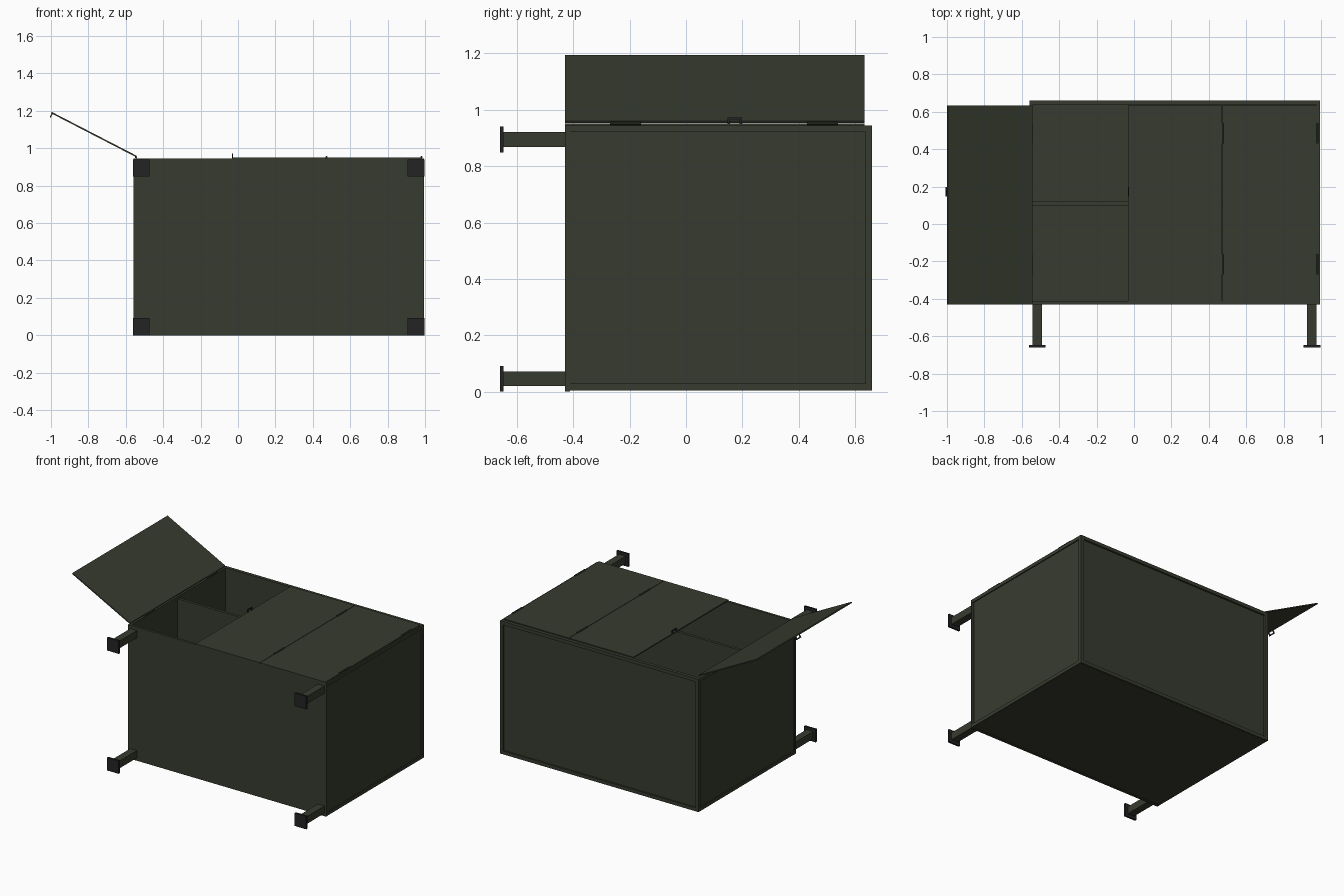
import bpy, bmesh, math
from mathutils import Matrix, Vector

if "Cube" in bpy.data.objects:
    bpy.data.objects.remove(bpy.data.objects["Cube"])


def material(name, rgb):
    m = bpy.data.materials.new(name)
    m.diffuse_color = (*rgb, 1)
    m.use_nodes = True
    m.node_tree.nodes["Principled BSDF"].inputs["Base Color"].default_value = m.diffuse_color
    return m


OLIVE = material("dark olive paint", (0.038, 0.044, 0.028))
BLACK = material("black rubber", (0.017, 0.017, 0.018))


def add_box(bm, x0, x1, y0, y1, z0, z1):
    size = Matrix.Diagonal((x1 - x0, y1 - y0, z1 - z0, 1))
    mid = Vector(((x0 + x1) / 2, (y0 + y1) / 2, (z0 + z1) / 2))
    bmesh.ops.create_cube(bm, size=1, matrix=Matrix.Translation(mid) @ size)


def add_rod(bm, x, y0, y1, z, r):
    m = Matrix.Translation((x, (y0 + y1) / 2, z)) @ Matrix.Rotation(math.pi / 2, 4, 'X')
    bmesh.ops.create_cone(bm, cap_ends=True, segments=10, radius1=r, radius2=r,
                          depth=y1 - y0, matrix=m)


def part(name, mat, boxes=(), rods=(), matrix=None):
    bm = bmesh.new()
    for b in boxes:
        add_box(bm, *b)
    for r in rods:
        add_rod(bm, *r)
    if matrix:
        bm.transform(matrix)
    me = bpy.data.meshes.new(name)
    bm.to_mesh(me)
    bm.free()
    me.materials.append(mat)
    ob = bpy.data.objects.new(name, me)
    bpy.context.collection.objects.link(ob)
    return ob


XL, XR, YF, YB, ZT = -0.56, 0.995, -0.43, 0.66, 0.945
RIM = 0.024

# cabinet boards
part("front_panel", OLIVE, [(XL + .004, XR - .004, YF, YF + .018, 0, ZT)])
part("bottom_panel", OLIVE, [(XL + .006, XR - .006, YF + .018, YB - .015, 0.004, 0.022)])
part("back_panel", OLIVE, [(XL + .006, XR - .006, YB - .022, YB - .012, 0.004, ZT - .004)])
part("left_panel", OLIVE, [(XL + .007, XL + .018, YF + .018, YB - .022, 0.004, ZT)])
part("right_panel", OLIVE, [(XR - .018, XR - .007, YF + .018, YB - .022, 0.004, ZT)])
part("shelf", OLIVE, [(XL + .018, XR - .018, 0.10, 0.12, 0.022, ZT - .015)])

# raised rims around the recessed sides and back
for side, a, b in (("left", XL, XL + .012), ("right", XR - .012, XR)):
    part(side + "_rim", OLIVE, [
        (a, b, YF, YB - RIM, 0.005, 0.005 + RIM),
        (a, b, YF, YB - RIM, ZT - RIM, ZT),
        (a, b, YF, YF + .005, 0.005 + RIM, ZT - RIM)])
part("back_rim", OLIVE, [
    (XL, XR, YB - RIM, YB, 0.005, 0.005 + RIM),
    (XL, XR, YB - RIM, YB, ZT - RIM, ZT),
    (XL, XL + RIM, YB - RIM, YB, 0.005 + RIM, ZT - RIM),
    (XR - RIM, XR, YB - RIM, YB, 0.005 + RIM, ZT - RIM)])

# legs with foot pads
for side, x in (("left", -0.517), ("right", 0.951)):
    for level, z in (("lower", 0.046), ("upper", 0.895)):
        part(f"{side}_{level}_leg", OLIVE, [(x - .026, x + .026, -0.647, YF, z - .026, z + .026)])
        part(f"{side}_{level}_foot", BLACK, [(x - .045, x + .045, -0.66, -0.647, z - .046, z + .046)])

# closed door leaves
D0, D1, Y0, Y1 = 0.943, 0.951, YF, 0.634
part("middle_door", OLIVE, [(-0.032, 0.471, Y0, Y1, D0, D1)])
part("right_door", OLIVE, [(0.474, 0.985, Y0, Y1, D0, D1)])

# door hinges
HINGE_Y = ((-0.27, -0.16), (0.43, 0.54))
for name, x in (("left", -0.545), ("middle", 0.4725), ("right", 0.982)):
    part(name + "_hinges", OLIVE, rods=[(x, a, b, 0.952, 0.006) for a, b in HINGE_Y])

# open door leaf, swung about its left hinge line
pivot = Matrix.Translation((-0.545, 0, 0.957))
swing = pivot @ Matrix.Rotation(-math.radians(152.7), 4, 'Y')
part("open_door", OLIVE, [(0, 0.509, Y0, Y1, -0.004, 0.004)], matrix=swing)


# small bow handles
def handle(x, z):
    return [(x - .003, x + .003, 0.148, 0.156, z, z + .022),
            (x - .003, x + .003, 0.190, 0.198, z, z + .022),
            (x - .003, x + .003, 0.156, 0.190, z + .015, z + .022)]


part("middle_door_handle", BLACK, handle(-0.029, D1))
part("open_door_handle", BLACK, handle(0.503, 0.004), matrix=swing)
